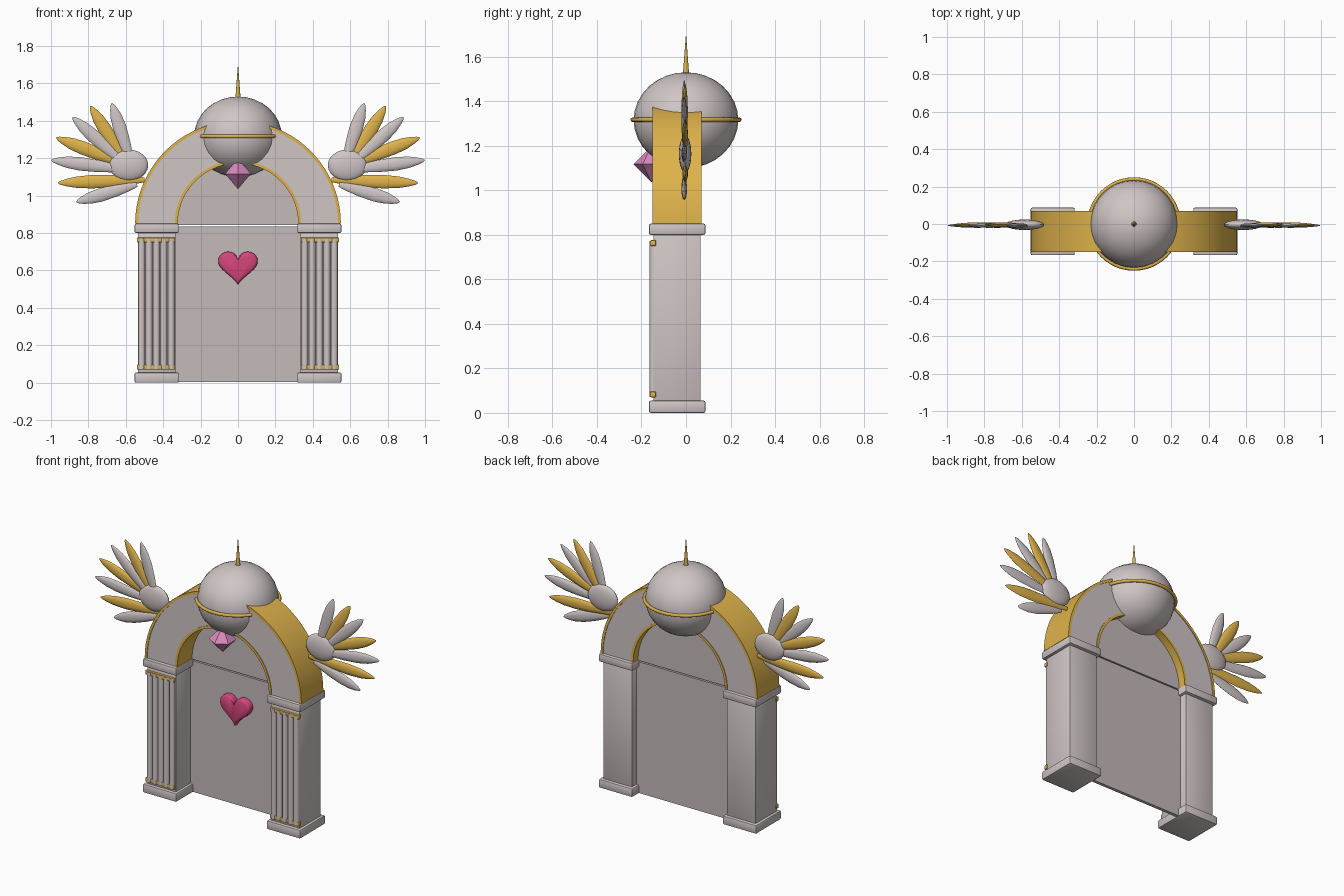
import bpy, bmesh, math
from mathutils import Vector, Matrix

if "Cube" in bpy.data.objects:
    bpy.data.objects.remove(bpy.data.objects["Cube"])


def material(name, rgb):
    m = bpy.data.materials.new(name)
    m.diffuse_color = (*rgb, 1)
    m.use_nodes = True
    m.node_tree.nodes["Principled BSDF"].inputs["Base Color"].default_value = m.diffuse_color
    return m


STONE = material("pale_stone", (0.63, 0.56, 0.56))
PANEL = material("door_grey", (0.56, 0.49, 0.49))
GOLD = material("gold", (0.74, 0.45, 0.07))
HEART = material("heart_pink", (0.66, 0.06, 0.20))
GEM = material("gem_pink", (0.68, 0.25, 0.50))


def finish(name, bm, mat, smooth=None):
    bmesh.ops.recalc_face_normals(bm, faces=bm.faces[:])
    me = bpy.data.meshes.new(name)
    bm.to_mesh(me)
    bm.free()
    ob = bpy.data.objects.new(name, me)
    bpy.context.collection.objects.link(ob)
    me.materials.append(mat)
    if smooth:
        bpy.ops.object.select_all(action='DESELECT')
        ob.select_set(True)
        bpy.context.view_layer.objects.active = ob
        bpy.ops.object.shade_smooth_by_angle(angle=math.radians(smooth))
    return ob


def box(name, lo, hi, mat, bevel=0):
    lo, hi = Vector(lo), Vector(hi)
    bm = bmesh.new()
    bmesh.ops.create_cube(bm, size=1, matrix=Matrix.Translation((lo + hi) / 2)
                          @ Matrix.Diagonal((*(hi - lo), 1)))
    if bevel:
        bmesh.ops.bevel(bm, geom=bm.edges[:], offset=bevel, segments=2,
                        affect='EDGES', profile=0.5)
    return finish(name, bm, mat, 35 if bevel else None)


def ball(name, loc, scale, mat, u=28, v=16):
    bm = bmesh.new()
    bmesh.ops.create_uvsphere(bm, u_segments=u, v_segments=v, radius=1,
                              matrix=Matrix.Translation(loc) @ Matrix.Diagonal((*scale, 1)))
    return finish(name, bm, mat, 40)


def cone(name, loc, r1, r2, depth, sides, mat, smooth=None):
    bm = bmesh.new()
    bmesh.ops.create_cone(bm, cap_ends=True, segments=sides, radius1=r1, radius2=r2,
                          depth=depth, matrix=Matrix.Translation(loc))
    return finish(name, bm, mat, smooth)


def loft(rings, bm, caps=True):
    """Skin a list of closed point rings."""
    vs = [[bm.verts.new(p) for p in r] for r in rings]
    n = len(rings[0])
    for a, b in zip(vs, vs[1:]):
        for i in range(n):
            bm.faces.new((a[i], a[(i + 1) % n], b[(i + 1) % n], b[i]))
    if caps:
        bm.faces.new(vs[0])
        bm.faces.new(vs[-1])


def half_ring(name, r0, r1, y0, y1, zc, mat, steps=40):
    rings = []
    for i in range(steps + 1):
        a = math.pi * i / steps
        c, s = math.cos(a), math.sin(a)
        rings.append([(r * c, y, zc + r * s)
                      for r, y in ((r0, y0), (r1, y0), (r1, y1), (r0, y1))])
    bm = bmesh.new()
    loft(rings, bm)
    return finish(name, bm, mat, 35)


# Pillars with plinths, capitals, rods and gold bars
for s, side in ((-1, "left"), (1, "right")):
    def span(name, x0, x1, y0, y1, z0, z1, mat, bevel=0):
        a, b = sorted((s * x0, s * x1))
        return box(f"{side}_{name}", (a, y0, z0), (b, y1, z1), mat, bevel)
    span("plinth", .317, .553, -.167, .087, 0, .055, STONE, .008)
    span("capital", .317, .553, -.167, .087, .80, .85, STONE, .008)
    span("pillar", .333, .535, -.147, .066, .05, .805, STONE, .004)
    for z in (.07, .75):
        span("gold_bar", .336, .54, -.16, -.135, z, z + .026, GOLD, .004)
    for i in range(5):
        cone(f"{side}_rod", (s * (.357 + .0395 * i), -.146, .422), .0185, .0185, .70, 14, STONE, 40)

# Arch: stone core with gold inner and outer bands
ZC = .85
half_ring("arch_core", .335, .537, -.146, .066, ZC, STONE)
half_ring("arch_outer_band", .534, .55, -.15, .07, ZC, GOLD)
half_ring("arch_inner_band", .322, .338, -.15, .07, ZC, GOLD)

# Door panel and half-round panel above it
box("door_panel", (-.335, .0, .004), (.335, .02, .836), PANEL)
bm = bmesh.new()
loft([[(.33 * math.cos(math.pi * i / 32), y, .844 + .33 * math.sin(math.pi * i / 32))
       for i in range(33)] for y in (0, .02)], bm)
finish("arch_panel", bm, PANEL)

# Heart on the door
def heart_ring(k, y):
    pts = []
    for i in range(48):
        t = 2 * math.pi * i / 48
        x = 16 * math.sin(t) ** 3
        z = 13 * math.cos(t) - 5 * math.cos(2 * t) - 2 * math.cos(3 * t) - math.cos(4 * t)
        pts.append((x * .0066 * k, y, .626 + z * .0063 * k))
    return pts


bm = bmesh.new()
loft([heart_ring(1, .002), heart_ring(1, -.028), heart_ring(.95, -.037), heart_ring(.85, -.042)], bm)
finish("heart", bm, HEART, 50)

# Dome ball, its ring and the spire
ball("dome_ball", (0, 0, 1.315), (.235, .235, .215), STONE)
bm = bmesh.new()
rings = []
for i in range(49):
    a = 2 * math.pi * i / 48
    rings.append([((.24 + .01 * math.cos(b)) * math.cos(a), (.24 + .01 * math.cos(b)) * math.sin(a),
                   1.317 + .01 * math.sin(b)) for b in [math.pi * j / 4 for j in range(8)]])
loft(rings, bm, caps=False)
bmesh.ops.remove_doubles(bm, verts=bm.verts[:], dist=1e-5)
finish("dome_ring", bm, GOLD, 60)
cone("spire", (0, 0, 1.61), .014, .0005, .18, 12, GOLD, 40)

# Hanging gem: six-sided double pyramid
bm = bmesh.new()
for d in (1, -1):
    r1, r2 = (.08, 0) if d > 0 else (0, .08)
    bmesh.ops.create_cone(bm, cap_ends=False, segments=6, radius1=r1, radius2=r2, depth=.082,
                          matrix=Matrix.Translation((0, -.155, 1.117 + d * .041)))
bmesh.ops.remove_doubles(bm, verts=bm.verts[:], dist=1e-4)
finish("gem", bm, GEM)

# Wings: root x, root z, tip x, tip z for each feather
FEATHERS = [(.57, 1.17, .675, 1.495), (.595, 1.17, .79, 1.48), (.61, 1.17, .885, 1.42),
            (.61, 1.17, .972, 1.31), (.61, 1.14, .998, 1.19), (.50, 1.085, .963, 1.068),
            (.54, 1.06, .865, .966)]
SHAPE = [(0, .35), (.12, .6), (.35, .88), (.6, 1), (.78, .85), (.9, .55), (.97, .28), (1, .04)]


def feather(name, s, f, y, mat):
    root, tip = Vector((s * f[0], y, f[1])), Vector((s * f[2], y, f[3]))
    axis = tip - root
    across = Vector((axis.z, 0, -axis.x)).normalized()
    rings = [[root + axis * t + across * (.036 * w * math.cos(a)) + Vector((0, .013 * w * math.sin(a), 0))
              for a in [math.pi * j / 5 for j in range(10)]] for t, w in SHAPE]
    bm = bmesh.new()
    loft(rings, bm)
    finish(name, bm, mat, 50)


for s, side in ((-1, "left"), (1, "right")):
    ball(f"{side}_wing_hub", (s * .585, -.004, 1.163), (.105, .028, .083), STONE, 20, 12)
    for i, f in enumerate(FEATHERS):
        feather(f"{side}_feather", s, f, -.008 + .004 * (i % 2), GOLD if i % 2 else STONE)
